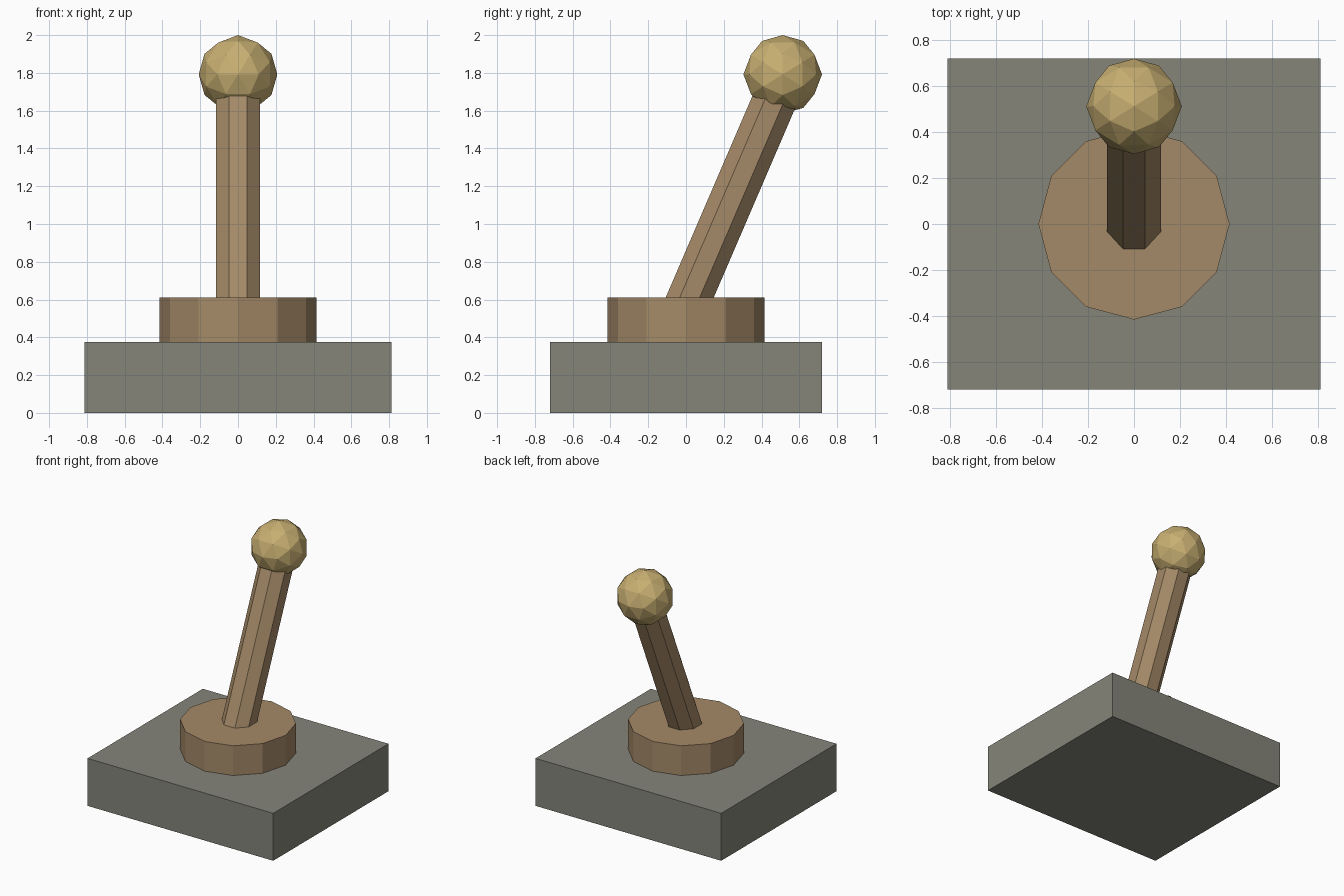
import bpy, bmesh, math
from mathutils import Matrix, Vector

if "Cube" in bpy.data.objects:
    bpy.data.objects.remove(bpy.data.objects["Cube"])


def material(name, srgb):
    mat = bpy.data.materials.new(name)
    lin = [((c / 255 + 0.055) / 1.055) ** 2.4 for c in srgb]
    mat.diffuse_color = (*lin, 1)
    mat.use_nodes = True
    mat.node_tree.nodes["Principled BSDF"].inputs["Base Color"].default_value = mat.diffuse_color
    return mat


def add_part(name, bm, mat):
    bmesh.ops.recalc_face_normals(bm, faces=bm.faces)
    mesh = bpy.data.meshes.new(name)
    bm.to_mesh(mesh)
    bm.free()
    mesh.materials.append(mat)
    obj = bpy.data.objects.new(name, mesh)
    bpy.context.collection.objects.link(obj)
    return obj


def prism(sides, radius, length, matrix):
    bm = bmesh.new()
    bmesh.ops.create_cone(bm, cap_ends=True, segments=sides, radius1=radius,
                          radius2=radius, depth=length, matrix=matrix)
    return bm


stone = material("grey stone", (133, 133, 122))
wood = material("brown wood", (165, 138, 104))
gold = material("pale gold", (200, 175, 114))

# Rectangular base block
bm = bmesh.new()
bmesh.ops.create_cube(bm, size=1, matrix=Matrix.Translation((0, 0, 0.1875))
                      @ Matrix.Diagonal((1.624, 1.44, 0.375, 1)))
add_part("base", bm, stone)

# Twelve-sided collar on the base
add_part("collar", prism(12, 0.416, 0.235, Matrix.Translation((0, 0, 0.4925))), wood)

# Octagonal lever leaning back, ending inside the knob
start, end = Vector((0, -0.028, 0.5)), Vector((0, 0.484, 1.69))
axis = end - start
tilt = math.atan2(axis.y, axis.z)
add_part("lever", prism(8, 0.1265, axis.length,
                        Matrix.Translation((start + end) / 2)
                        @ Matrix.Rotation(-tilt, 4, 'X')
                        @ Matrix.Rotation(math.pi / 8, 4, 'Z')), wood)

# Faceted knob, turned so an edge midpoint points straight up
bm = bmesh.new()
bmesh.ops.create_icosphere(bm, subdivisions=2, radius=0.208,
                           matrix=Matrix.Translation((0, 0.512, 1.792))
                           @ Matrix.Rotation(math.pi / 2, 4, 'Z')
                           @ Matrix.Rotation(-math.atan(2) / 2, 4, 'Y'))
add_part("knob", bm, gold)
